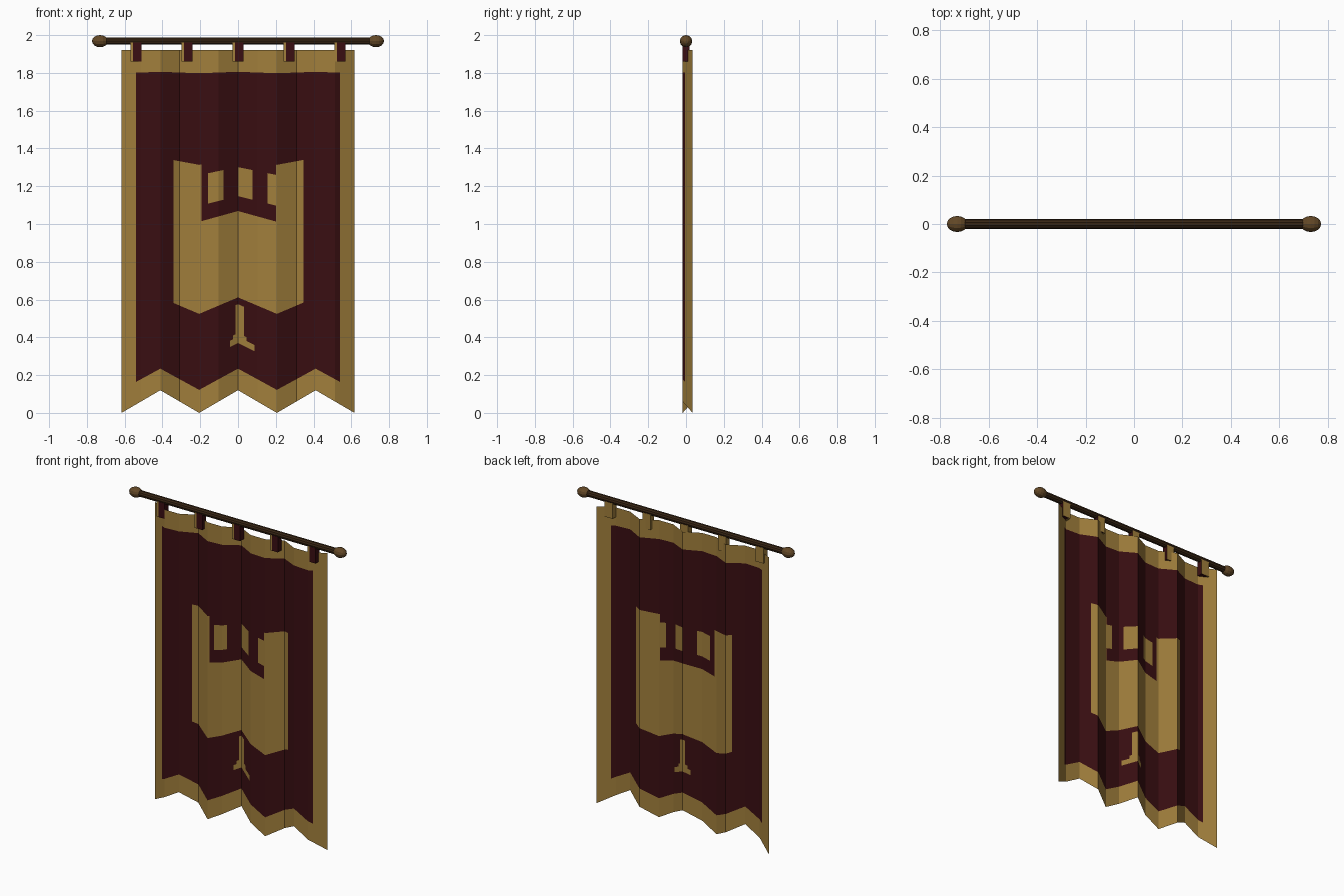
import bpy, bmesh, math
from mathutils import Matrix, Vector

if "Cube" in bpy.data.objects:
    bpy.data.objects.remove(bpy.data.objects["Cube"])


def material(name, rgb):
    m = bpy.data.materials.new(name)
    m.diffuse_color = (*rgb, 1)
    m.use_nodes = True
    m.node_tree.nodes["Principled BSDF"].inputs["Base Color"].default_value = m.diffuse_color
    return m


MAROON = material("maroon cloth", (0.042, 0.0045, 0.006))
GOLD = material("gold cloth", (0.36, 0.215, 0.045))
ROD = material("dark brown wood", (0.040, 0.019, 0.007))
KNOB = material("light brown wood", (0.125, 0.065, 0.020))


def finish(bm, name, mats):
    me = bpy.data.meshes.new(name)
    bm.to_mesh(me)
    bm.free()
    for m in mats:
        me.materials.append(m)
    ob = bpy.data.objects.new(name, me)
    bpy.context.collection.objects.link(ob)
    return ob


# Banner cloth: a pleated sheet, 12 columns, with a zigzag hem
W, TOP, STEP = 0.617, 1.92, 0.617 / 6
PLEAT = [0.035 * math.cos(2 * math.pi * k / 3) for k in range(13)]
HEM = [0.12 * (k // 2 % 2) if k % 2 == 0 else 0.06 for k in range(13)]


def along(values, x):
    t = min(max((x + W) / STEP, 0), 12)
    k = min(int(t), 11)
    return values[k] + (values[k + 1] - values[k]) * (t - k)


# Gold areas of the painted emblem: x from, x to, height fraction from, to
EMBLEM = [
    (-0.342, 0.347, 0.273, 0.527),    # wide body
    (-0.342, -0.192, 0.527, 0.684),   # left tower
    (0.200, 0.347, 0.527, 0.684),     # right tower
    (-0.160, -0.076, 0.571, 0.656),   # floating blocks
    (0.000, 0.078, 0.571, 0.656),
    (0.155, 0.200, 0.571, 0.656),
    (-0.013, 0.031, 0.157, 0.253),    # stem
    (-0.026, 0.045, 0.157, 0.168),    # stem flare
    (-0.042, 0.088, 0.139, 0.157),    # foot
]
BX, BV = 0.54, 0.0635                 # border limits


def is_gold(x, v):
    if abs(x) > BX or v < BV or v > 1 - BV:
        return True
    return any(a < x < b and c < v < d for a, b, c, d in EMBLEM)


xs = {round(-W + k * STEP, 4) for k in range(13)} | {-BX, BX}
vs = {0, BV, 1 - BV, 1}
for a, b, c, d in EMBLEM:
    xs |= {a, b}
    vs |= {c, d}
xs, vs = sorted(xs), sorted(vs)

bm = bmesh.new()
grid = [[bm.verts.new((x, along(PLEAT, x), along(HEM, x) + v * (TOP - along(HEM, x))))
         for v in vs] for x in xs]
for i in range(len(xs) - 1):
    for j in range(len(vs) - 1):
        f = bm.faces.new((grid[i][j], grid[i + 1][j], grid[i + 1][j + 1], grid[i][j + 1]))
        f.material_index = int(is_gold((xs[i] + xs[i + 1]) / 2, (vs[j] + vs[j + 1]) / 2))
finish(bm, "banner_cloth", [MAROON, GOLD])

# Hanging tabs: maroon in front, gold on the left strip and the back
for n in range(5):
    cx = (n - 2) * 0.27
    bm = bmesh.new()
    bmesh.ops.create_cube(bm, size=1, matrix=Matrix.Translation((cx, 0, 1.91))
                          @ Matrix.Diagonal((0.056, 0.038, 0.10, 1)))
    cut = cx - 0.015
    bmesh.ops.bisect_plane(bm, geom=bm.verts[:] + bm.edges[:] + bm.faces[:],
                           plane_co=Vector((cut, 0, 0)), plane_no=Vector((1, 0, 0)))
    bm.normal_update()
    for f in bm.faces:
        f.material_index = int(f.normal.y > 0.5 or f.calc_center_median().x < cut)
    finish(bm, f"tab_{n + 1}", [MAROON, GOLD])

# Rod
ROD_Z = 1.968
bm = bmesh.new()
bmesh.ops.create_cone(bm, cap_ends=True, segments=10, radius1=0.02, radius2=0.02, depth=1.44,
                      matrix=Matrix.Translation((0, 0, ROD_Z)) @ Matrix.Rotation(math.pi / 2, 4, 'Y'))
finish(bm, "rod", [ROD])

# End knobs
for side, label in ((-1, "left"), (1, "right")):
    bm = bmesh.new()
    bmesh.ops.create_uvsphere(bm, u_segments=12, v_segments=8, radius=1,
                              matrix=Matrix.Translation((side * 0.73, 0, ROD_Z))
                              @ Matrix.Diagonal((0.043, 0.033, 0.032, 1))
                              @ Matrix.Rotation(math.pi / 2, 4, 'Y'))
    finish(bm, f"{label}_knob", [KNOB])
